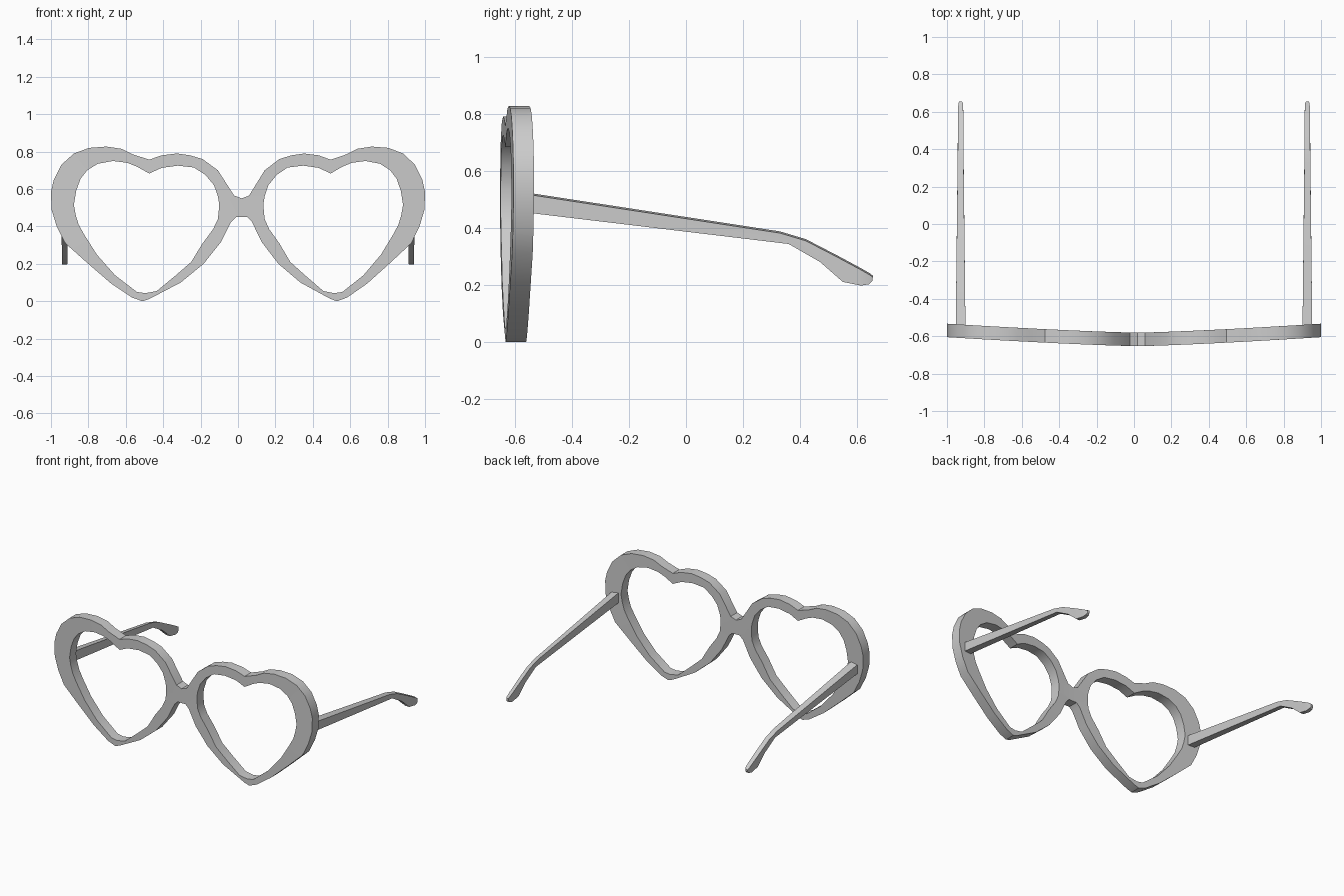
import bpy, bmesh

if "Cube" in bpy.data.objects:
    bpy.data.objects.remove(bpy.data.objects["Cube"])

# Half of the front: outer (x, z) and inner (x, z) outline pairs,
# clockwise from the top of the bridge
RIM = [
    (0, .55, .12, .53), (.04, .565, .125, .56), (.125, .70, .145, .62),
    (.205, .76, .19, .675), (.27, .78, .25, .715), (.34, .79, .335, .725),
    (.42, .78, .42, .713), (.485, .757, .485, .683), (.57, .785, .55, .72),
    (.63, .815, .60, .74), (.71, .827, .675, .75), (.80, .82, .755, .735),
    (.88, .79, .81, .70), (.945, .73, .845, .655), (.985, .65, .868, .59),
    (1, .585, .88, .515), (.997, .49, .87, .46), (.97, .40, .855, .41),
    (.925, .31, .825, .355), (.81, .205, .76, .25), (.685, .095, .665, .14),
    (.575, .02, .55, .05), (.52, 0, .505, .043), (.485, .012, .445, .055),
    (.32, .10, .35, .135), (.20, .20, .265, .21), (.11, .315, .205, .31),
    (.055, .425, .15, .385), (.03, .45, .125, .44), (0, .45, .12, .49),
]
DEPTH = .072

# Arm sections: top (y, z), bottom (y, z), half width
ARM = [
    (-.55, .522, -.55, .452, .026), (.33, .387, .36, .343, .016),
    (.42, .36, .47, .28, .015), (.53, .303, .55, .21, .015),
    (.61, .26, .615, .197, .014), (.645, .24, .643, .202, .012),
    (.655, .232, .653, .212, .008),
]


def finish(bm, name, angle):
    bmesh.ops.remove_doubles(bm, verts=bm.verts, dist=.0005)
    bmesh.ops.recalc_face_normals(bm, faces=bm.faces)
    me = bpy.data.meshes.new(name)
    bm.to_mesh(me)
    bm.free()
    ob = bpy.data.objects.new(name, me)
    bpy.context.collection.objects.link(ob)
    bpy.ops.object.select_all(action='DESELECT')
    ob.select_set(True)
    bpy.context.view_layer.objects.active = ob
    bpy.ops.object.shade_smooth_by_angle(angle=angle)
    return ob


def place(side, s, z, back):
    # gentle wrap backwards, bridge sits slightly right of centre
    x = side * s + .02 * (1 - s)
    return (x, -.653 + .048 * s ** 1.3 + back, z)


# Heart-shaped front frame with bridge
bm = bmesh.new()
for side in (-1, 1):
    rings = []
    for ox, oz, ix, iz in RIM:
        rings.append([bm.verts.new(place(side, s, z, b)) for s, z, b in
                      ((ox, oz, 0), (ix, iz, 0), (ix, iz, DEPTH), (ox, oz, DEPTH))])
    n = len(rings)
    for i in range(n):
        a, b = rings[i], rings[(i + 1) % n]
        for k in range(4):
            if i == n - 1 and k == 3:
                continue  # open where the halves join
            j = (k + 1) % 4
            bm.faces.new((a[k], a[j], b[j], b[k]))
finish(bm, "front_frame", .6)

# Temple arms with drooping ear tips
for side, name in ((-1, "left_arm"), (1, "right_arm")):
    bm = bmesh.new()
    prev = None
    for yt, zt, yb, zb, w in ARM:
        c = side * .927
        ring = [bm.verts.new(p) for p in (
            (c - side * w, yt, zt), (c + side * w, yt, zt - .006),
            (c + side * w, yb, zb), (c - side * w, yb, zb))]
        if prev:
            for k in range(4):
                j = (k + 1) % 4
                bm.faces.new((prev[k], prev[j], ring[j], ring[k]))
        else:
            bm.faces.new(ring)
        prev = ring
    bm.faces.new(prev)
    finish(bm, name, .6)
